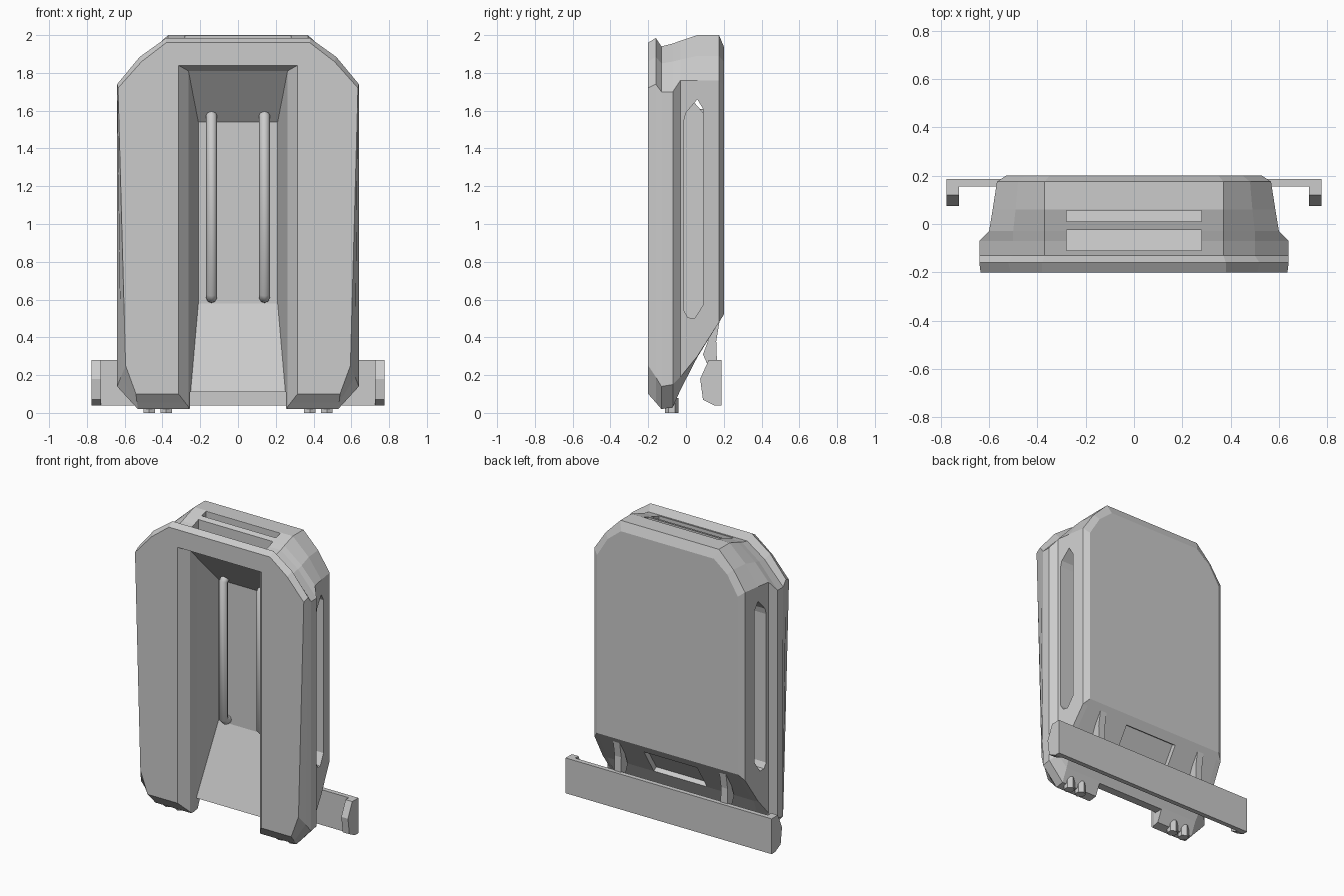
import bpy, bmesh, math
from mathutils import Matrix

if "Cube" in bpy.data.objects:
    bpy.data.objects.remove(bpy.data.objects["Cube"])


def finish(name, bm):
    bmesh.ops.recalc_face_normals(bm, faces=bm.faces)
    me = bpy.data.meshes.new(name)
    bm.to_mesh(me)
    bm.free()
    ob = bpy.data.objects.new(name, me)
    bpy.context.collection.objects.link(ob)
    return ob


def loft(name, rings):
    """Skin equal-length closed rings and cap both ends."""
    bm = bmesh.new()
    vs = [[bm.verts.new(p) for p in r] for r in rings]
    n = len(vs[0])
    for a, b in zip(vs, vs[1:]):
        for i in range(n):
            j = (i + 1) % n
            bm.faces.new((a[i], a[j], b[j], b[i]))
    bm.faces.new(vs[0])
    bm.faces.new(vs[-1])
    return finish(name, bm)


def prism(name, yz, x0, x1):
    """Extrude a y-z profile along x."""
    return loft(name, [[(x, y, z) for y, z in yz] for x in (x0, x1)])


def box(name, x, y, z):
    return prism(name, [(y[0], z[0]), (y[1], z[0]), (y[1], z[1]), (y[0], z[1])], *x)


def cut(target, cutter):
    m = target.modifiers.new("cut", 'BOOLEAN')
    m.operation = 'DIFFERENCE'
    m.solver = 'EXACT'
    m.object = cutter
    bpy.context.view_layer.objects.active = target
    bpy.ops.object.modifier_apply(modifier=m.name)
    bpy.data.objects.remove(cutter)


# Main housing: half outlines (x, z) at successive depths y, front to back
outline = [
    (-0.20, [(.38, 1.96), (.51, 1.86), (.635, 1.72), (.595, .25), (.54, .10)]),
    (-0.16, [(.38, 1.985), (.52, 1.885), (.64, 1.74), (.62, .19), (.535, .055)]),
    (-0.13, [(.37, 1.94), (.50, 1.85), (.64, 1.70), (.64, .14), (.53, .02)]),
    (-0.07, [(.37, 1.955), (.50, 1.86), (.64, 1.70), (.64, .15), (.53, .03)]),
    (-0.03, [(.37, 1.97), (.50, 1.87), (.60, 1.76), (.60, .19), (.53, .12)]),
    (0.06, [(.37, 2.0), (.49, 1.89), (.585, 1.76), (.585, .30), (.55, .295)]),
    (0.175, [(.37, 2.0), (.48, 1.89), (.567, 1.76), (.567, .48), (.53, .48)]),
    (0.20, [(.35, 1.94), (.45, 1.86), (.53, 1.73), (.53, .52), (.50, .52)]),
]
housing = loft("housing", [
    [(x, y, z) for x, z in h] + [(-x, y, z) for x, z in reversed(h)]
    for y, h in outline])

# Front channel: depth, half width, roof height, floor height
channel = [(-0.25, .315, 1.84, -.1), (-0.20, .315, 1.84, -.1), (-0.14, .262, 1.81, -.1),
           (-0.091, .251, 1.752, -.1), (-0.09, .251, 1.751, .11), (0.09, .21, 1.54, .58)]
cut(housing, loft("channel_cutter", [
    [(w, y, t), (-w, y, t), (-w, y, b), (w, y, b)] for y, w, t, b in channel]))
cut(housing, box("leg_gap_cutter", (-.255, .255), (-.15, .3), (-.1, .11)))

# Cavity above the channel roof, top vents and side windows
cut(housing, prism("cavity_cutter", [(-.11, 1.82), (.09, 1.59), (.13, 1.59),
                                     (.13, 1.9), (-.11, 1.9)], -.33, .33))
for y in ((-.109, -.025), (.01, .055)):
    cut(housing, box("vent_cutter", (-.28, .28), y, (1.86, 2.1)))
window = [(-.01, .54), (.01, .505), (.045, .50), (.09, .57),
          (.09, 1.61), (.06, 1.66), (0, 1.59), (-.01, 1.55)]
for s in (-1, 1):
    cut(housing, prism("window_cutter", window, s * .29, s * .8))

# Recess in the sloping underside
recess = box("recess_cutter", (-.2, .2), (-.035, .035), (-.1, .1))
recess.data.transform(Matrix.Translation((0, .115, .38)) @
                      Matrix.Rotation(math.radians(-32), 4, 'X'))
cut(housing, recess)

# Two bent rods on the channel's back wall
for s, side in ((-1, "left"), (1, "right")):
    cu = bpy.data.curves.new("rod_" + side, 'CURVE')
    cu.dimensions = '3D'
    cu.bevel_depth = .029
    cu.bevel_resolution = 2
    cu.use_fill_caps = True
    path = [(.12, 1.58), (.065, 1.58), (.045, 1.56), (.045, .63), (.065, .61), (.12, .61)]
    sp = cu.splines.new('POLY')
    sp.points.add(len(path) - 1)
    for p, (y, z) in zip(sp.points, path):
        p.co = (s * .14, y, z, 1)
    sp.use_smooth = True
    bpy.context.collection.objects.link(bpy.data.objects.new("rod_" + side, cu))

# Rear crossbar with shaped end blocks and struts up to the housing
box("crossbar", (-.775, .775), (.155, .187), (.04, .28))
end = [(.187, .04), (.15, .04), (.09, .07), (.075, .18), (.12, .28), (.187, .28)]
strut = [(.18, .50), (.15, .47), (.09, .31), (.12, .24), (.165, .24), (.16, .38)]
for s, side in ((-1, "left"), (1, "right")):
    prism("crossbar_end_" + side, end, s * .725, s * .775)
    prism("strut_" + side, strut, s * .375, s * .425)
    # Hexagonal studs under each leg
    for i, x in enumerate((.38, .47)):
        bm = bmesh.new()
        bmesh.ops.create_cone(bm, cap_ends=True, segments=6, radius1=.035, radius2=.035,
                              depth=.08, matrix=Matrix.Translation((s * x, -.075, .04)))
        finish(f"foot_stud_{side}_{i + 1}", bm)
